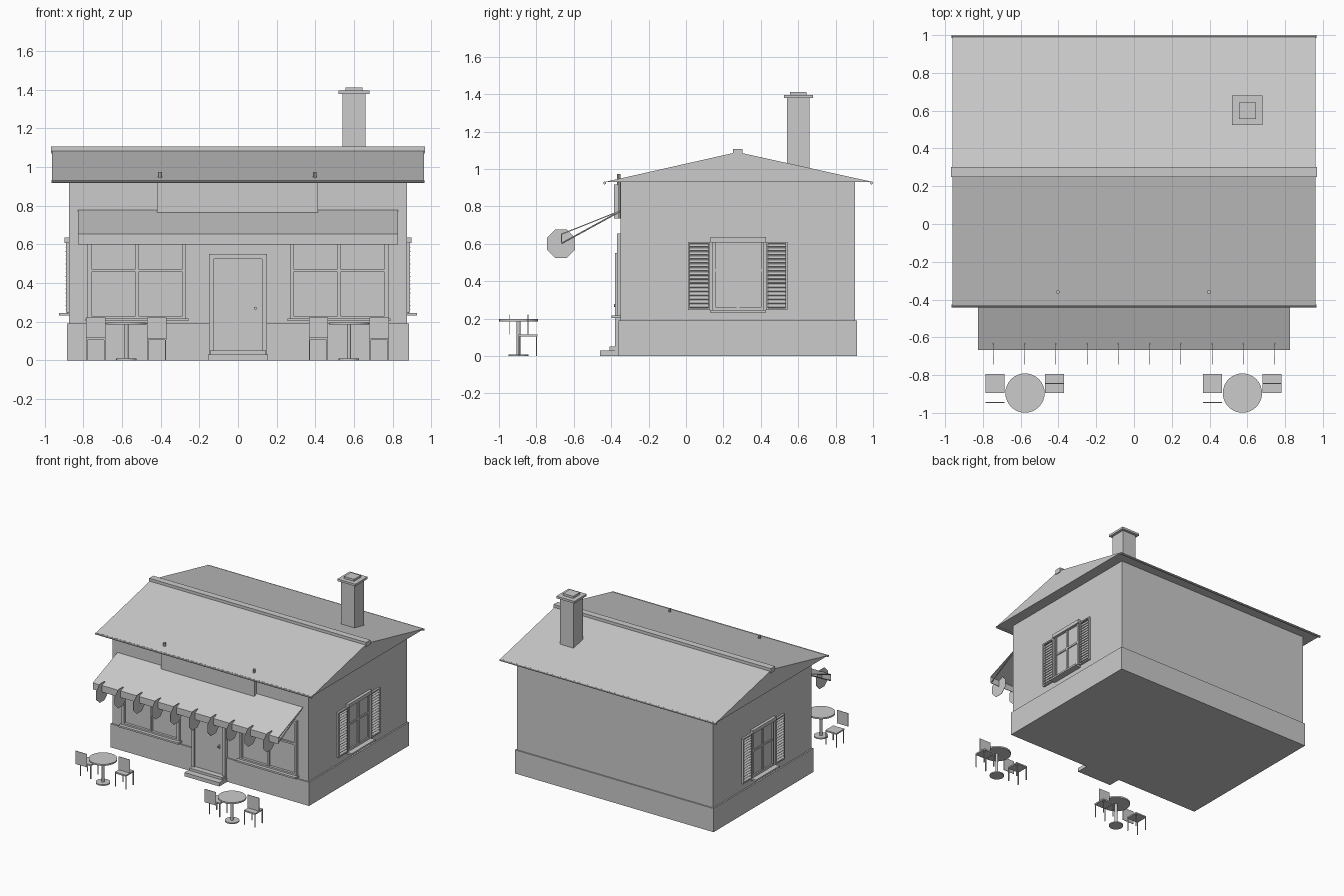
import bpy, bmesh, math
from mathutils import Vector, Matrix

if "Cube" in bpy.data.objects:
    bpy.data.objects.remove(bpy.data.objects["Cube"])

GREY = (0.6, 0.6, 0.6, 1)
mat = bpy.data.materials.new("plain grey")
mat.use_nodes = True
mat.diffuse_color = GREY
mat.node_tree.nodes["Principled BSDF"].inputs["Base Color"].default_value = GREY


def finish(name, bm):
    bmesh.ops.recalc_face_normals(bm, faces=bm.faces)
    me = bpy.data.meshes.new(name)
    bm.to_mesh(me)
    bm.free()
    me.materials.append(mat)
    ob = bpy.data.objects.new(name, me)
    bpy.context.collection.objects.link(ob)
    return ob


def add_box(bm, x0, x1, y0, y1, z0, z1):
    m = Matrix.Translation(((x0 + x1) / 2, (y0 + y1) / 2, (z0 + z1) / 2))
    size = Matrix.Diagonal((x1 - x0, y1 - y0, z1 - z0, 1))
    return bmesh.ops.create_cube(bm, size=1, matrix=m @ size)["verts"]


def boxes(name, *specs):
    bm = bmesh.new()
    for s in specs:
        add_box(bm, *s)
    return finish(name, bm)


def rod(name, a, b, r, sides=8, spin=0):
    a, b = Vector(a), Vector(b)
    d = b - a
    bm = bmesh.new()
    m = Matrix.Translation((a + b) / 2) @ d.to_track_quat("Z", "Y").to_matrix().to_4x4()
    bmesh.ops.create_cone(bm, cap_ends=True, segments=sides, radius1=r, radius2=r,
                          depth=d.length, matrix=m @ Matrix.Rotation(spin, 4, "Z"))
    return finish(name, bm)


def extrude_x(name, profile, half):
    # closed (y, z) profile swept across the width
    bm = bmesh.new()
    f = bm.faces.new([bm.verts.new((-half, y, z)) for y, z in profile])
    r = bmesh.ops.extrude_face_region(bm, geom=[f])
    verts = [v for v in r["geom"] if isinstance(v, bmesh.types.BMVert)]
    bmesh.ops.translate(bm, verts=verts, vec=(2 * half, 0, 0))
    return finish(name, bm)


# House body and roof
boxes("plinth", (-0.885, 0.885, -0.36, 0.913, 0, 0.19))
boxes("walls", (-0.874, 0.874, -0.35, 0.903, 0.19, 0.945))
extrude_x("roof", [(-0.435, 0.93), (0.275, 1.09), (1.0, 0.93)], 0.962)
boxes("ridge_cap", (-0.968, 0.968, 0.25, 0.303, 1.07, 1.107))
for side, y in (("front", -0.435), ("back", 0.992)):
    rod(side + "_gutter", (-0.965, y, 0.925), (0.965, y, 0.925), 0.008)

# Chimney
boxes("chimney", (0.54, 0.66, 0.54, 0.66, 1.0, 1.378))
boxes("chimney_cap", (0.52, 0.68, 0.523, 0.68, 1.378, 1.395))
boxes("chimney_top", (0.555, 0.645, 0.557, 0.643, 1.395, 1.412))

# Blank sign board and its two posts
boxes("sign_board", (-0.418, 0.415, -0.385, -0.36, 0.735, 0.917))
for x in (-0.403, 0.397):
    rod("sign_post", (x, -0.36, 0.735), (x, -0.36, 0.974), 0.01)

# Awning with valance, side arms and scallop discs
extrude_x("awning_cloth", [(-0.355, 0.778), (-0.668, 0.653), (-0.668, 0.6),
                           (-0.664, 0.6), (-0.664, 0.648), (-0.355, 0.772)], 0.827)
for x in (-0.822, 0.822):
    rod("awning_arm", (x, -0.355, 0.772), (x, -0.665, 0.602), 0.004)
for i in range(10):
    x = (i - 4.5) * 0.1655
    rod("scallop", (x - 0.001, -0.668, 0.6), (x + 0.001, -0.668, 0.6), 0.082, 8, math.pi / 8)

# Door, frame, handle and steps
boxes("door_frame", (-0.15, -0.125, -0.38, -0.34, 0.03, 0.55),
      (0.125, 0.15, -0.38, -0.34, 0.03, 0.55), (-0.125, 0.125, -0.38, -0.34, 0.525, 0.55))
boxes("door", (-0.125, 0.125, -0.366, -0.34, 0.03, 0.525))
rod("door_handle", (0.09, -0.36, 0.27), (0.09, -0.385, 0.27), 0.008)
boxes("door_handle_plate", (0.084, 0.096, -0.37, -0.36, 0.25, 0.285))
boxes("lower_step", (-0.155, 0.155, -0.46, -0.34, 0, 0.03))
boxes("upper_step", (-0.145, 0.145, -0.41, -0.34, 0.03, 0.05))

# Front windows
for cx in (-0.523, 0.523):
    a, b = cx - 0.255, cx + 0.255
    y0, y1 = -0.37, -0.34
    boxes("front_window_frame", (a, a + 0.02, y0, y1, 0.21, 0.655),
          (b - 0.02, b, y0, y1, 0.21, 0.655), (a, b, y0, y1, 0.635, 0.655),
          (a, b, y0, y1, 0.215, 0.23), (cx - 0.008, cx + 0.008, y0 + 0.006, y1, 0.22, 0.64),
          (a, b, y0 + 0.006, y1, 0.458, 0.472))
    boxes("front_window_sill", (a - 0.012, b + 0.012, -0.397, -0.34, 0.203, 0.217))

# Side windows with louvred shutters, on both ends
for s in (-1, 1):
    def side_box(depth, y0, y1, z0, z1):
        x = sorted((s * 0.86, s * depth))
        return (x[0], x[1], y0, y1, z0, z1)
    boxes("side_window_frame", side_box(0.885, 0.143, 0.157, 0.245, 0.61),
          side_box(0.885, 0.4, 0.414, 0.245, 0.61), side_box(0.885, 0.143, 0.414, 0.245, 0.262),
          side_box(0.882, 0.27, 0.286, 0.25, 0.61), side_box(0.882, 0.15, 0.41, 0.451, 0.465))
    boxes("side_window_lintel", side_box(0.897, 0.13, 0.427, 0.607, 0.635))
    boxes("side_window_sill", side_box(0.925, 0.128, 0.427, 0.232, 0.246))
    for y0, y1 in ((0.01, 0.129), (0.428, 0.542)):
        boxes("shutter_frame", side_box(0.89, y0, y0 + 0.01, 0.247, 0.61),
              side_box(0.89, y1 - 0.01, y1, 0.247, 0.61),
              side_box(0.89, y0, y1, 0.247, 0.257), side_box(0.89, y0, y1, 0.6, 0.61))
        bm = bmesh.new()
        for i in range(16):
            z = 0.268 + i * 0.0215
            slat = add_box(bm, -0.011, 0.011, y0 + 0.008, y1 - 0.008, -0.002, 0.002)
            bmesh.ops.transform(bm, verts=slat, matrix=Matrix.Translation((s * 0.883, 0, z))
                                @ Matrix.Rotation(s * math.radians(40), 4, "Y"))
        finish("shutter_slats", bm)


# Outdoor tables, each with two chairs
def chair(x, back_y):
    y0, y1 = -0.896, -0.795
    boxes("chair_seat", (x, x + 0.1, y0, y1, 0.105, 0.116))
    t = 0.006
    boxes("chair_legs", *[(lx, lx + t, ly, ly + t, 0, 0.106)
                          for lx in (x + 0.001, x + 0.093) for ly in (y0 + 0.001, y1 - 0.007)])
    boxes("chair_back", (x, x + 0.1, back_y - 0.002, back_y + 0.002, 0.116, 0.222))


for cx in (-0.577, 0.574):
    c = (cx, -0.895)
    rod("table_top", (*c, 0.185), (*c, 0.197), 0.104, 32)
    rod("table_pole", (*c, 0.005), (*c, 0.19), 0.01, 12)
    rod("table_foot", (*c, 0), (*c, 0.009), 0.053, 24)
    chair(cx - 0.208, -0.945)
    chair(cx + 0.106, -0.845)
